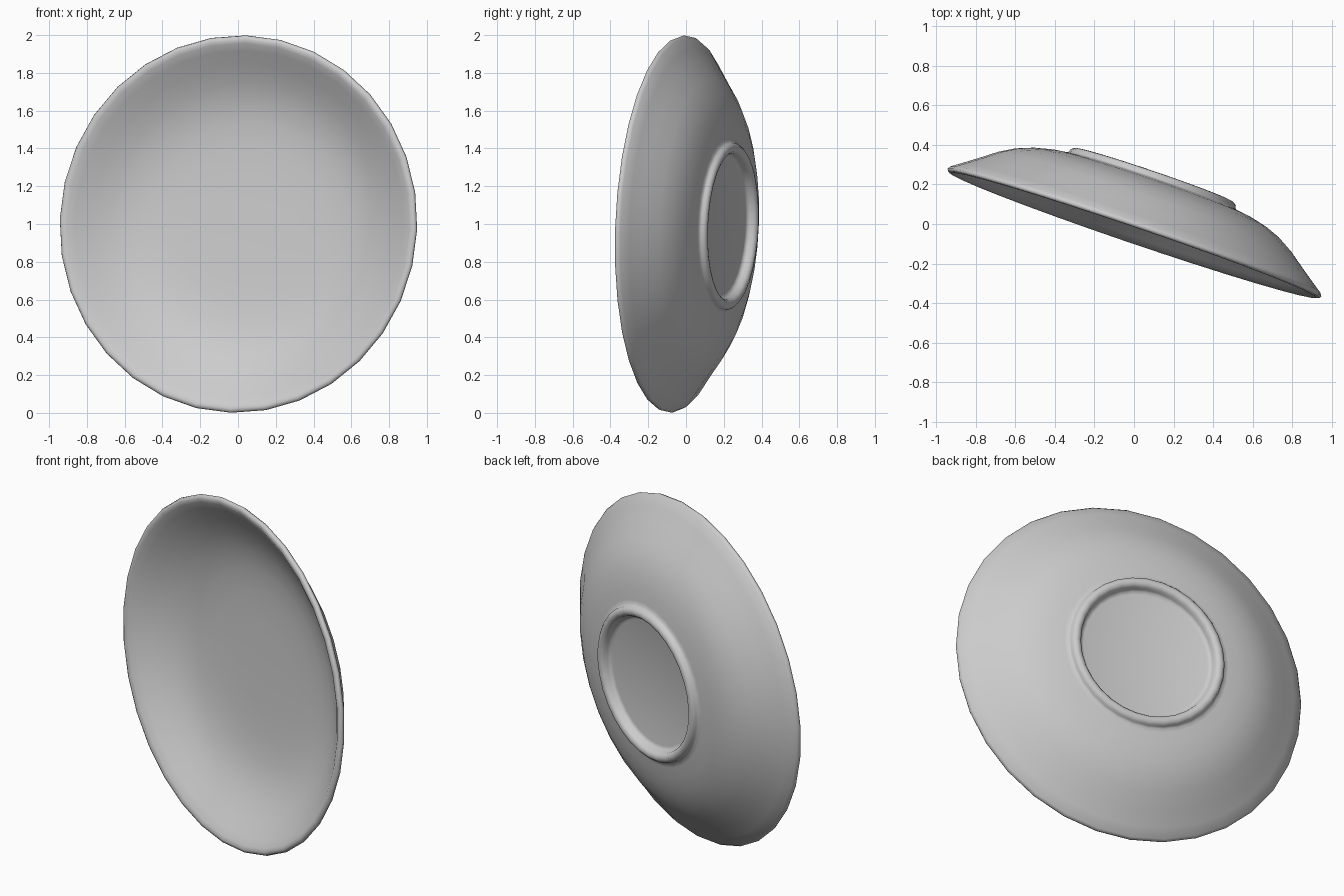
import bpy, bmesh, math
from mathutils import Matrix, Vector

if "Cube" in bpy.data.objects:
    bpy.data.objects.remove(bpy.data.objects["Cube"])

SEGMENTS = 32

# Half cross-section as (radius, height), from the inner floor over the rim to the foot recess
profile = [
    (0, -0.215), (0.25, -0.214), (0.42, -0.209), (0.55, -0.196), (0.66, -0.17),
    (0.76, -0.127), (0.85, -0.072), (0.92, -0.024), (0.958, 0.001),
    (0.978, 0.008), (0.995, 0.004), (1.0, -0.008), (0.99, -0.023),
    (0.94, -0.058), (0.87, -0.108), (0.785, -0.171), (0.71, -0.215), (0.63, -0.246),
    (0.54, -0.268), (0.475, -0.277), (0.452, -0.281), (0.445, -0.29),
    (0.442, -0.302), (0.43, -0.313), (0.415, -0.316), (0.4, -0.312),
    (0.389, -0.3), (0.384, -0.28), (0.378, -0.267), (0.36, -0.262), (0, -0.26),
]


def lathe(name, points, steps, phase):
    """Revolve a profile about the local z axis."""
    bm = bmesh.new()
    start = [Vector((r * math.cos(phase), r * math.sin(phase), z)) for r, z in points]
    verts = [bm.verts.new(p) for p in start]
    edges = [bm.edges.new(pair) for pair in zip(verts, verts[1:])]
    bmesh.ops.spin(bm, geom=verts + edges, cent=(0, 0, 0), axis=(0, 0, 1),
                   angle=math.tau, steps=steps, use_duplicate=False)
    bmesh.ops.remove_doubles(bm, verts=bm.verts, dist=0.0005)
    bmesh.ops.recalc_face_normals(bm, faces=bm.faces)
    mesh = bpy.data.meshes.new(name)
    bm.to_mesh(mesh)
    bm.free()
    obj = bpy.data.objects.new(name, mesh)
    bpy.context.collection.objects.link(obj)
    return obj


# Dish with rounded rim and recessed foot ring
dish = lathe("dish", profile, SEGMENTS, math.pi / 2 - math.radians(1.6))

# Stand the dish on its edge, opening forward, turned and leaning slightly back
opening = Vector((-0.322, -0.946, 0.042)).normalized()
up = (Vector((0, 0, 1)) - opening * opening.z).normalized()
side = up.cross(opening)
turn = Matrix((side, up, opening)).transposed().to_4x4()
dish.matrix_world = Matrix.Translation((0, -0.05, 1.0)) @ turn

# Smooth shading
bpy.context.view_layer.objects.active = dish
dish.select_set(True)
bpy.ops.object.shade_smooth_by_angle(angle=math.radians(60))
